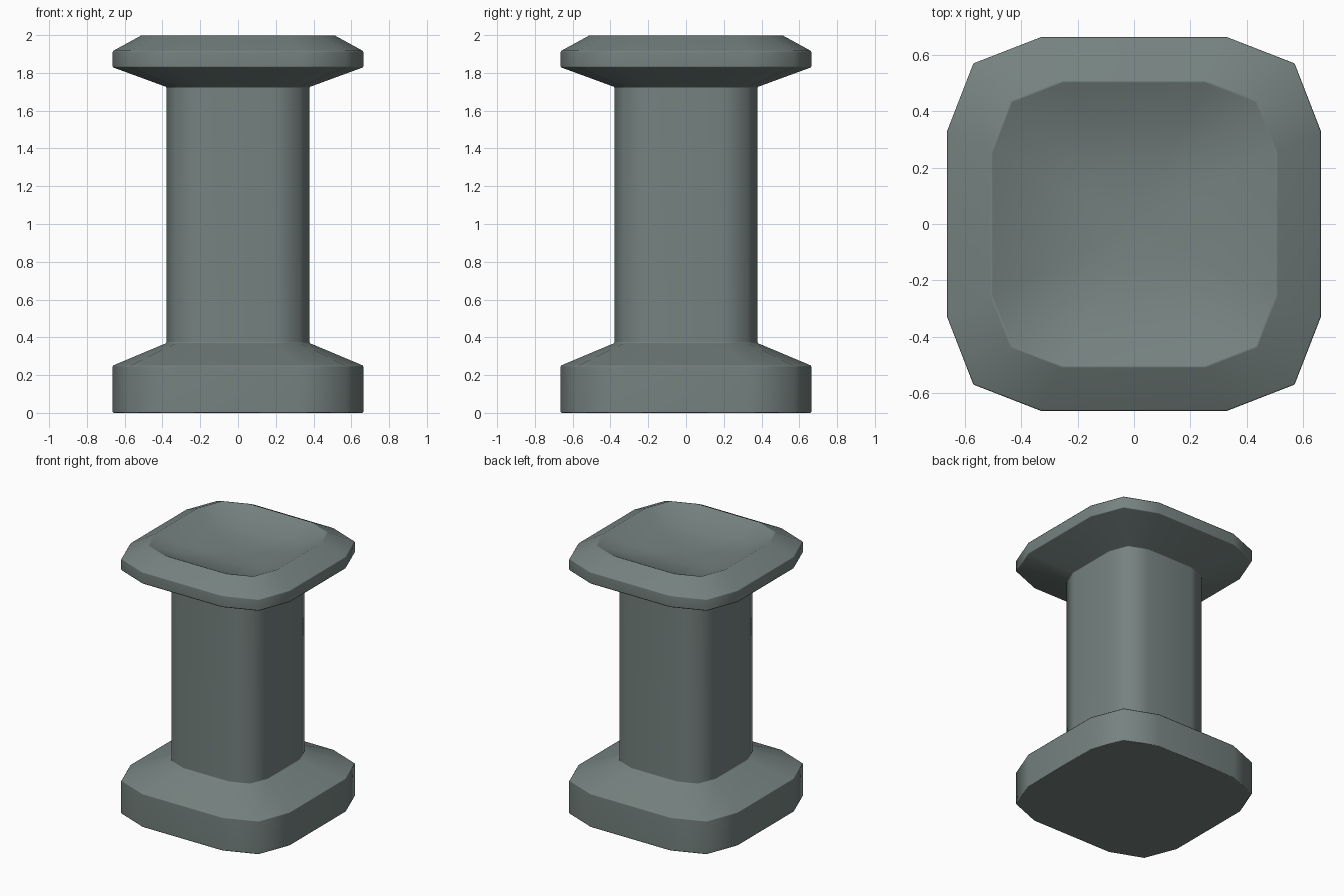
import bpy
import bmesh

if "Cube" in bpy.data.objects:
    bpy.data.objects.remove(bpy.data.objects["Cube"])

# Cross-section: a square with chamfered, slightly pointed corners (unit half-width)
CORNER = [(1.0, 0.5), (0.86, 0.86), (0.5, 1.0)]


def section():
    pts = []
    quarter = list(CORNER)
    for _ in range(4):
        pts += quarter
        quarter = [(-y, x) for x, y in quarter]
    return pts


def loft(bm, profile):
    rings = [[bm.verts.new((x * r, y * r, z)) for x, y in section()]
             for r, z in profile]
    for a, b in zip(rings, rings[1:]):
        n = len(a)
        for i in range(n):
            j = (i + 1) % n
            bm.faces.new((a[i], a[j], b[j], b[i]))
    return rings


# Outer profile (half-width, height): base, shaft, cap, then shallow dished top
profile = [
    (0.664, 0.0), (0.664, 0.25),
    (0.378, 0.37), (0.378, 1.725),
    (0.664, 1.83), (0.664, 1.915),
    (0.507, 2.001), (0.36, 1.93), (0.18, 1.905),
]
HARD_RINGS = 7      # rings that get a softened edge
bm = bmesh.new()
rings = loft(bm, profile)

# Flat underside
bm.faces.new(list(reversed(rings[0])))

# Bottom of the dish
centre = bm.verts.new((0, 0, 1.90))
top = rings[-1]
for i in range(len(top)):
    bm.faces.new((top[i], top[(i + 1) % len(top)], centre))

# Mark the horizontal edges for bevelling
weight = bm.edges.layers.float.new("bevel_weight_edge")
for ring in rings[:HARD_RINGS]:
    for i in range(len(ring)):
        edge = bm.edges.get((ring[i], ring[(i + 1) % len(ring)]))
        edge[weight] = 1.0

for face in bm.faces:
    face.smooth = True
bmesh.ops.recalc_face_normals(bm, faces=bm.faces[:])
mesh = bpy.data.meshes.new("pedestal_post")
bm.to_mesh(mesh)
bm.free()
post = bpy.data.objects.new("pedestal_post", mesh)
bpy.context.collection.objects.link(post)

# Slightly softened edges, smooth shading that keeps large faces flat
bevel = post.modifiers.new("soft_edges", 'BEVEL')
bevel.width = 0.005
bevel.segments = 1
bevel.limit_method = 'WEIGHT'
post.modifiers.new("even_shading", 'WEIGHTED_NORMAL')

# Dark green-grey finish
mat = bpy.data.materials.new("green_grey_metal")
mat.diffuse_color = (0.18, 0.225, 0.215, 1.0)
mat.use_nodes = True
mat.node_tree.nodes["Principled BSDF"].inputs["Base Color"].default_value = mat.diffuse_color
mesh.materials.append(mat)
